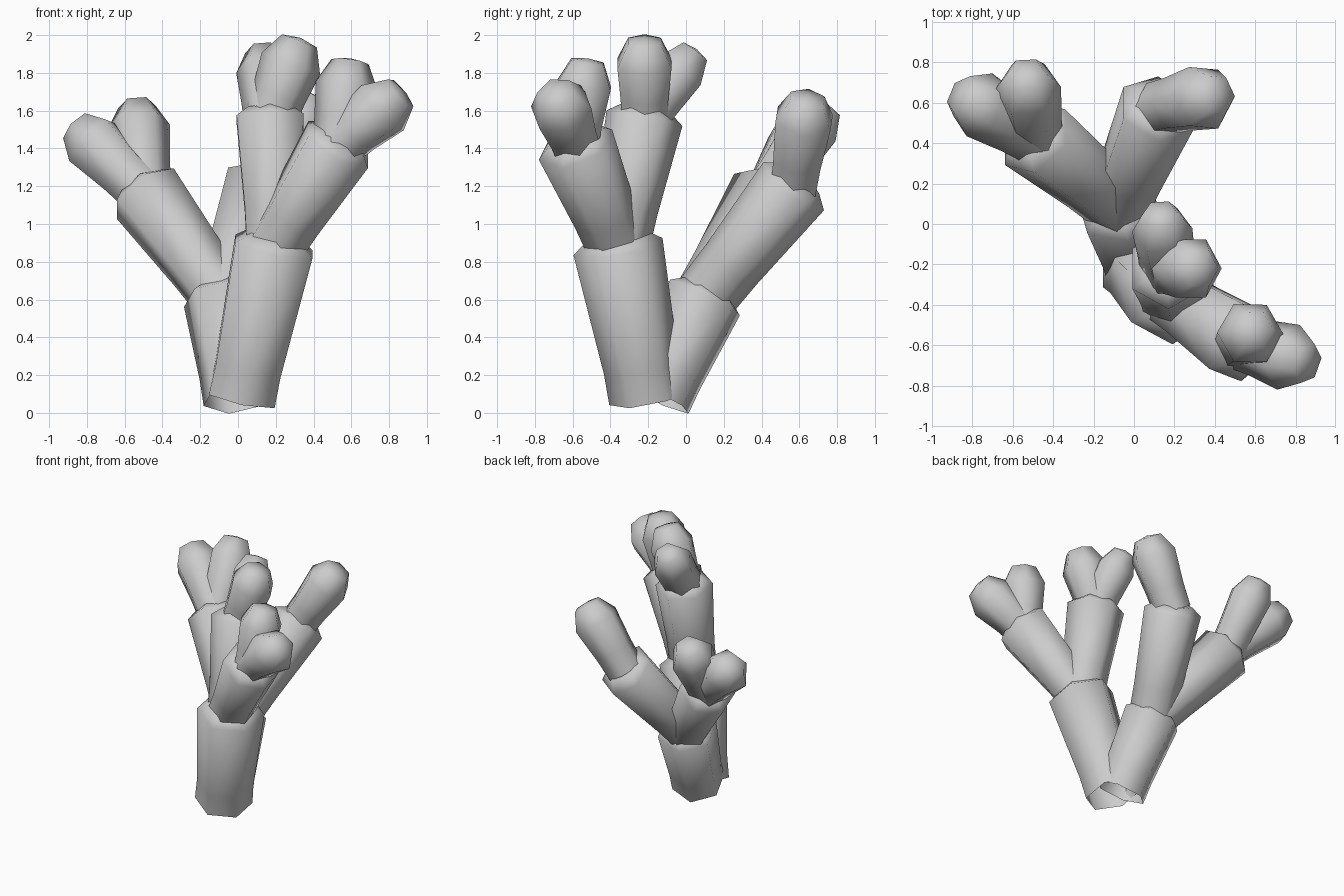
import bpy, bmesh, math
from mathutils import Vector

if "Cube" in bpy.data.objects:
    bpy.data.objects.remove(bpy.data.objects["Cube"])

SIDES = 6


def limb(name, start, end, r0, r1, rings, cap, cap_r, phase=0.0):
    """Hexagonal open-bottomed tube along start-end, with a blunt capped end."""
    a, b = Vector(start), Vector(end)
    d = (b - a).normalized()
    u = Vector((1, 0, 0))
    u = (u - d * u.dot(d)).normalized()
    v = d.cross(u)
    length = (b - a).length
    # (distance along axis, radius)
    stations = [(t * length, r0 + (r1 - r0) * k) for t, k in rings]
    stations += [(length, r1), (length + cap * 0.88, r1 * cap_r)]
    bm = bmesh.new()
    prev = None
    for s, r in stations:
        ring = []
        for i in range(SIDES):
            t = 2 * math.pi * i / SIDES + phase
            ring.append(bm.verts.new(a + d * s + (u * math.cos(t) + v * math.sin(t)) * r))
        if prev:
            for i in range(SIDES):
                j = (i + 1) % SIDES
                bm.faces.new((prev[i], prev[j], ring[j], ring[i]))
        prev = ring
    apex = bm.verts.new(b + d * cap)
    for i in range(SIDES):
        bm.faces.new((prev[i], prev[(i + 1) % SIDES], apex))
    mesh = bpy.data.meshes.new(name)
    bm.to_mesh(mesh)
    bm.free()
    ob = bpy.data.objects.new(name, mesh)
    bpy.context.collection.objects.link(ob)
    bpy.ops.object.select_all(action='DESELECT')
    ob.select_set(True)
    bpy.context.view_layer.objects.active = ob
    bpy.ops.object.shade_smooth_by_angle(angle=math.radians(62))
    return ob


# Joints where the limbs fork
front_fork = (0.19, -0.36, 0.88)
back_fork = (-0.08, 0.10, 0.61)

# Two stems from the shared foot
limb("front_stem", (0.02, -0.205, 0.08), front_fork, 0.205, 0.24,
     [(0, 0), (0.2, -0.1)], 0.07, 0.65, math.pi / 6)
limb("back_stem", (0.0, -0.15, 0.08), back_fork, 0.19, 0.215,
     [(0, 0), (0.25, 0)], 0.06, 0.65, math.pi / 4)

# Branches: fork, end, end radius, tips as (centre, radius)
branches = {
    "right_branch": (front_fork, (0.53, -0.585, 1.42), 0.21,
                     [((0.575, -0.54, 1.735), 0.165), ((0.765, -0.66, 1.615), 0.17)]),
    "upper_branch": (front_fork, (0.17, -0.22, 1.56), 0.205,
                     [((0.28, -0.22, 1.85), 0.165), ((0.14, -0.03, 1.81), 0.15)]),
    "left_branch": (back_fork, (-0.49, 0.43, 1.16), 0.205,
                    [((-0.525, 0.67, 1.515), 0.165), ((-0.765, 0.59, 1.43), 0.17)]),
    "rear_branch": (back_fork, (0.12, 0.57, 1.20), 0.205,
                    [((0.345, 0.625, 1.555), 0.17)]),
}

# Branches swell toward a shoulder, then split into rounded tips
for name, (fork, end, r, tips) in branches.items():
    limb(name, fork, end, 0.165, r, [(0, 0), (0.3, 0.15)], 0.06, 0.65, math.pi / 6)
    for n, (centre, tr) in enumerate(tips):
        limb(f"{name}_tip_{n + 1}", end, centre, 0.14, tr, [(0, 0), (0.4, 0.2)], 0.145, 0.6)
